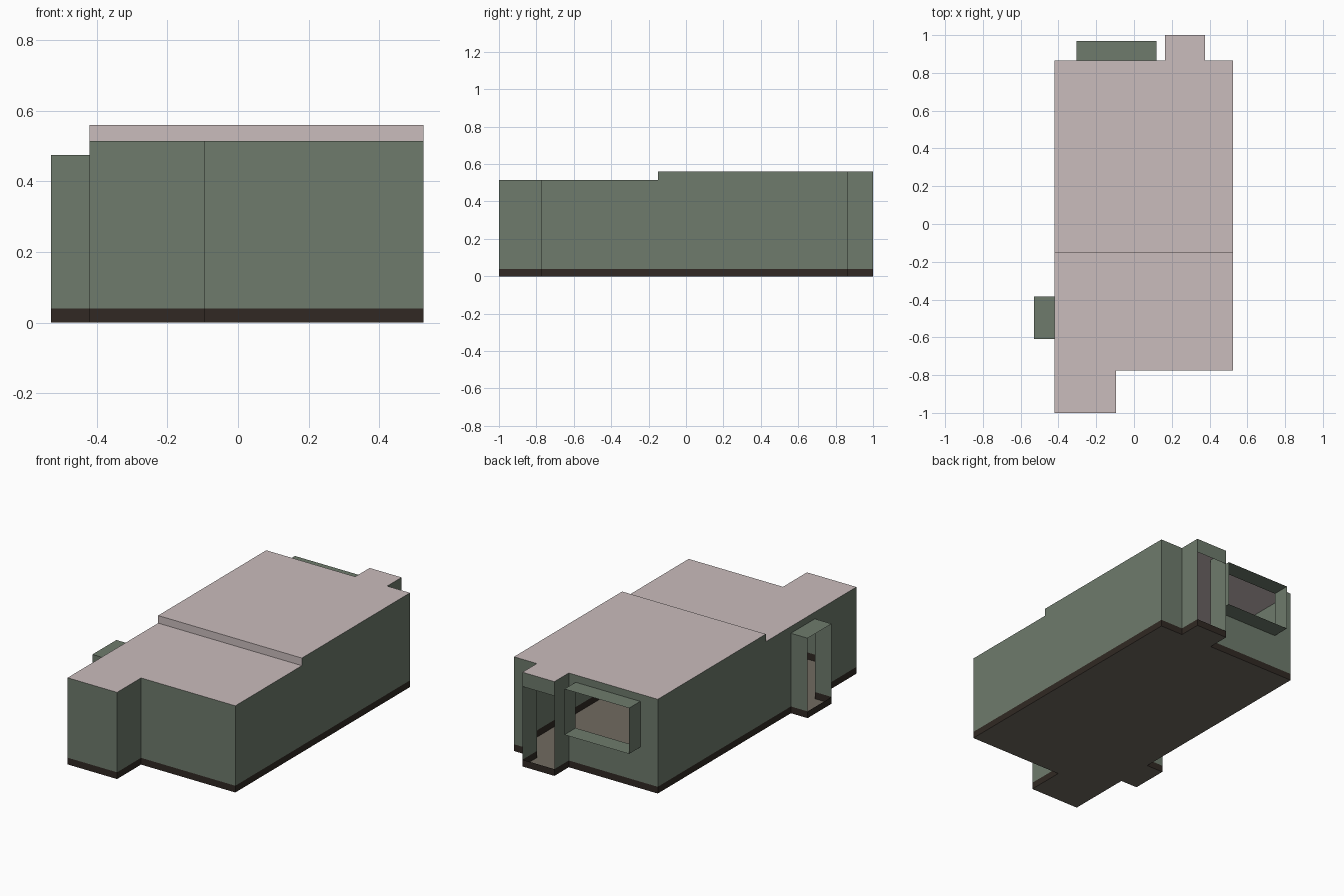
import bpy, bmesh

if "Cube" in bpy.data.objects:
    bpy.data.objects.remove(bpy.data.objects["Cube"])

# Key dimensions
X0, X1 = -0.42, 0.525            # side walls
YF, YB = -0.775, 0.865           # front and back walls
XN = -0.095                      # front alcove edge
BX0, BX1 = 0.165, 0.375          # back doorway bay
DY0, DY1, DX = -0.61, -0.385, -0.53   # side doorway bay
WX0, WX1, WY = -0.305, 0.12, 0.97     # window bay
WZ0, WZ1 = 0.245, 0.517
STEP, LOW, HIGH = -0.15, 0.515, 0.56  # ceiling step
BASE, DOOR = 0.04, 0.475


def mat(name, *rgb):
    m = bpy.data.materials.new(name)
    m.diffuse_color = (*[(c / 255) ** 2.2 for c in rgb], 1)
    m.use_nodes = True
    m.node_tree.nodes["Principled BSDF"].inputs["Base Color"].default_value = m.diffuse_color
    return m


GREEN = mat("wall_green", 110, 122, 108)
PINK = mat("ceiling_pink", 201, 187, 187)
DARK = mat("baseboard_dark", 52, 45, 40)
TAN = mat("floor_tan", 112, 106, 96)


def make(name, faces, material):
    """Build one flat-faced object from a list of polygons."""
    bm = bmesh.new()
    for f in faces:
        bm.faces.new([bm.verts.new(p) for p in f])
    bmesh.ops.remove_doubles(bm, verts=bm.verts, dist=1e-5)
    bm.normal_update()
    me = bpy.data.meshes.new(name)
    bm.to_mesh(me)
    bm.free()
    me.materials.append(material)
    ob = bpy.data.objects.new(name, me)
    bpy.context.collection.objects.link(ob)
    return ob


def wall(a, b, z0, z1):
    return [(*a, z0), (*b, z0), (*b, z1), (*a, z1)]


def flat(x0, x1, y0, y1, z):
    return [(x0, y0, z), (x1, y0, z), (x1, y1, z), (x0, y1, z)]


def walls(points, z0, z1):
    return [wall(a, b, z0, z1) for a, b in zip(points, points[1:])]


# Low front half of the room
front = walls([(X0, DY0), (X0, -1), (XN, -1), (XN, YF), (X1, YF), (X1, STEP)], BASE, LOW)
front += [wall((X0, STEP), (X0, DY1), BASE, LOW),
          wall((X0, DY1), (X0, DY0), DOOR, LOW)]      # above side doorway
make("front_walls", front, GREEN)

# High back half of the room, with the open doorway and the window opening
back = walls([(X1, STEP), (X1, YB), (BX1, YB), (BX1, 1)], BASE, HIGH)
back += walls([(BX0, 1), (BX0, YB), (WX1, YB)], BASE, HIGH)
back += walls([(WX0, YB), (X0, YB), (X0, STEP)], BASE, HIGH)
back += [wall((BX1, 1), (BX0, 1), DOOR, HIGH),
         wall((WX1, YB), (WX0, YB), BASE, WZ0),
         wall((WX1, YB), (WX0, YB), WZ1, HIGH)]
make("back_walls", back, GREEN)

# Side doorway bay, open at its outer end
make("side_doorway", [wall((X0, DY1), (DX, DY1), BASE, DOOR),
                      wall((DX, DY0), (X0, DY0), BASE, DOOR),
                      flat(DX, X0, DY0, DY1, DOOR)], GREEN)

# Window reveal, an open tube
make("window_reveal", [wall((WX1, YB), (WX1, WY), WZ0, WZ1),
                       wall((WX0, WY), (WX0, YB), WZ0, WZ1),
                       flat(WX0, WX1, YB, WY, WZ1),
                       flat(WX0, WX1, YB, WY, WZ0)[::-1]], GREEN)

# Baseboard around the whole footprint
plan = [(X0, -1), (XN, -1), (XN, YF), (X1, YF), (X1, YB), (BX1, YB), (BX1, 1),
        (BX0, 1), (BX0, YB), (X0, YB), (X0, DY1), (DX, DY1), (DX, DY0), (X0, DY0)]
make("baseboard", walls(plan + plan[:1], 0, BASE), DARK)

# Floor
make("floor", [[(x, y, 0) for x, y in plan]], TAN)

# Stepped ceiling
low = [(X0, -1), (XN, -1), (XN, YF), (X1, YF), (X1, STEP), (X0, STEP)]
high = [(X0, STEP), (X1, STEP), (X1, YB), (BX1, YB), (BX1, 1), (BX0, 1), (BX0, YB), (X0, YB)]
make("ceiling", [[(x, y, LOW) for x, y in low],
                 [(x, y, HIGH) for x, y in high],
                 wall((X0, STEP), (X1, STEP), LOW, HIGH)], PINK)
